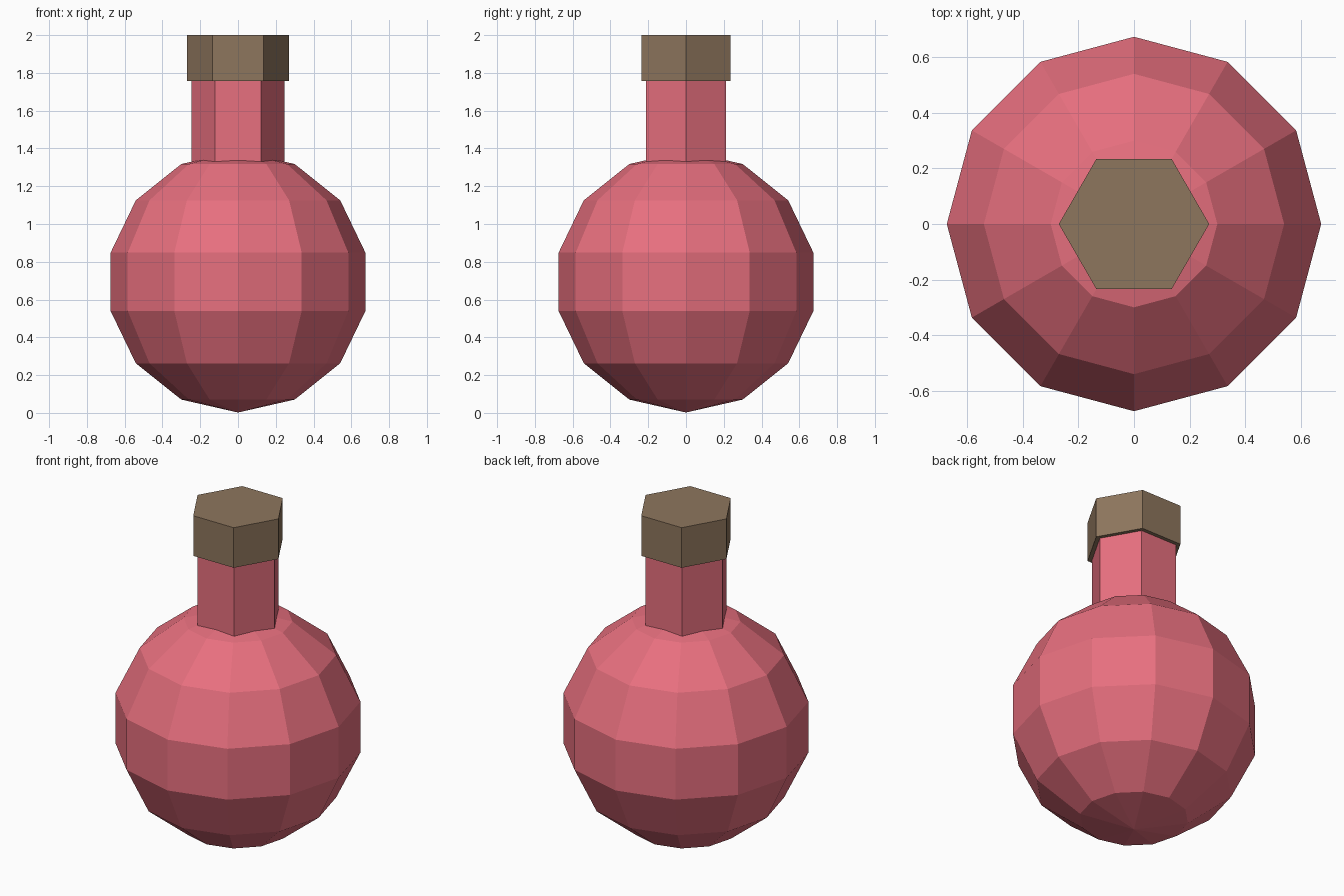
import bpy
from math import radians

if "Cube" in bpy.data.objects:
    bpy.data.objects.remove(bpy.data.objects["Cube"])


def finish(name, mat):
    obj = bpy.context.object
    obj.name = name
    obj.data.materials.append(mat)
    bpy.ops.object.transform_apply(location=False, rotation=True, scale=True)
    return obj


def material(name, color):
    mat = bpy.data.materials.new(name)
    mat.diffuse_color = (*color, 1)
    mat.use_nodes = True
    mat.node_tree.nodes["Principled BSDF"].inputs["Base Color"].default_value = mat.diffuse_color
    return mat


def hex_prism(name, radius, z0, z1, mat):
    # hexagon with two corners on the x axis
    bpy.ops.mesh.primitive_cylinder_add(
        vertices=6, radius=radius, depth=z1 - z0,
        location=(0, 0, (z0 + z1) / 2), rotation=(0, 0, radians(30)))
    return finish(name, mat)


glass = material("red_glass", (0.80, 0.16, 0.21))
cork = material("cork", (0.27, 0.18, 0.11))

# Round low-poly bulb
bpy.ops.mesh.primitive_uv_sphere_add(
    segments=12, ring_count=7, radius=0.692, location=(0, 0, 0.694))
finish("flask_bulb", glass)

# Neck, sunk into the bulb, and stopper
hex_prism("flask_neck", 0.245, 1.25, 1.757, glass)
hex_prism("stopper", 0.271, 1.757, 2.0, cork)
